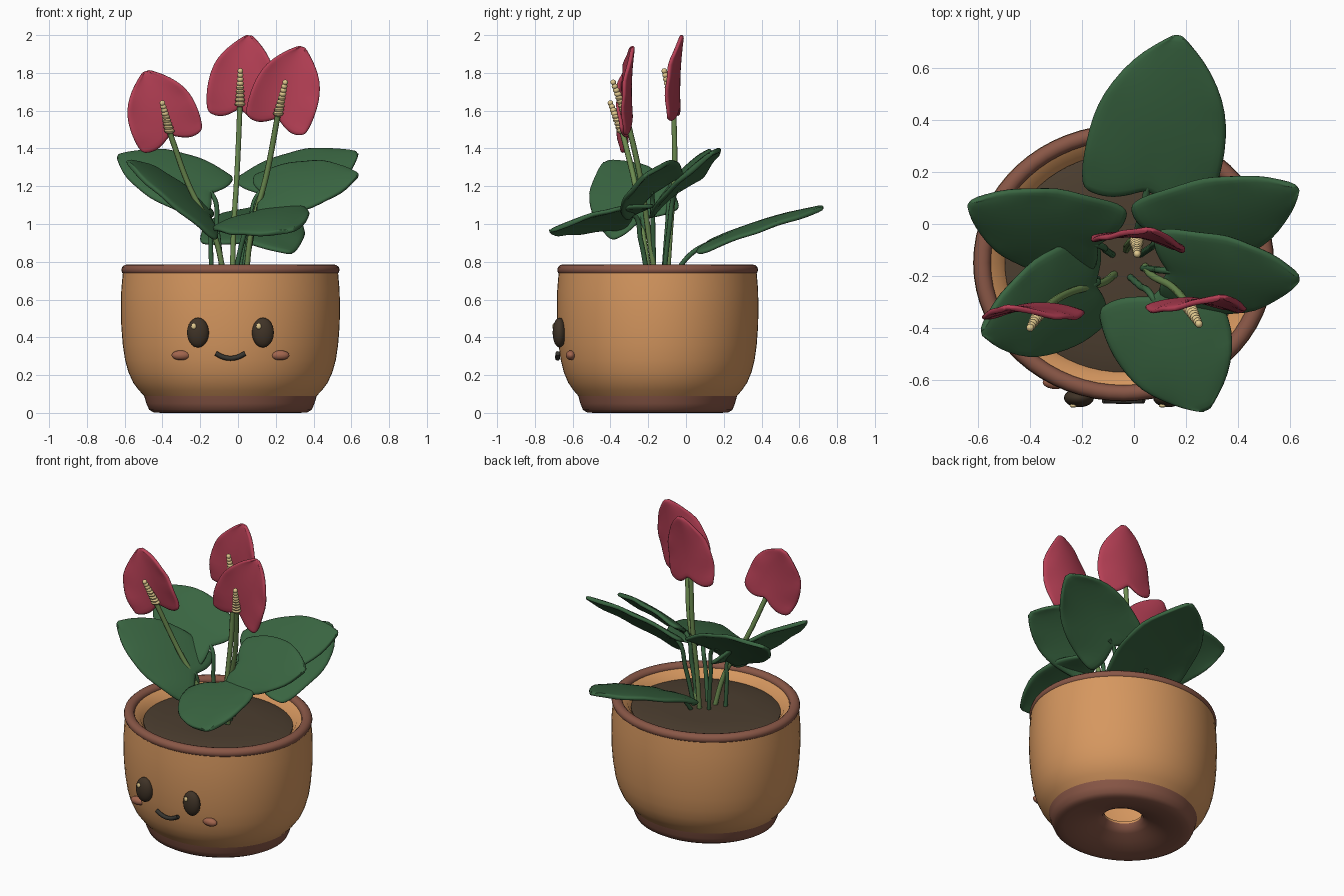
import bpy, bmesh, math
from mathutils import Vector

if "Cube" in bpy.data.objects:
    bpy.data.objects.remove(bpy.data.objects["Cube"], do_unlink=True)


def material(name, rgb):
    m = bpy.data.materials.new(name)
    m.use_nodes = True
    m.diffuse_color = (*rgb, 1)
    m.node_tree.nodes["Principled BSDF"].inputs["Base Color"].default_value = (*rgb, 1)
    return m


terracotta = material("terracotta", (0.67, 0.31, 0.115))
brown = material("reddish brown", (0.25, 0.095, 0.062))
earth = material("dark soil", (0.072, 0.048, 0.029))
leaf_green = material("leaf green", (0.041, 0.13, 0.053))
stem_green = material("stem green", (0.15, 0.26, 0.08))
crimson = material("crimson", (0.46, 0.05, 0.09))
cream = material("cream", (0.75, 0.58, 0.27))
dark = material("dark eye brown", (0.05, 0.033, 0.02))
charcoal = material("charcoal", (0.036, 0.034, 0.028))
blush = material("blush", (0.36, 0.13, 0.075))

CX, CY, SQUASH = -0.04, -0.15, 0.92   # pot centre and depth ratio


def finish(bm, name, mat, angle=40):
    bmesh.ops.recalc_face_normals(bm, faces=bm.faces)
    mesh = bpy.data.meshes.new(name)
    bm.to_mesh(mesh)
    bm.free()
    ob = bpy.data.objects.new(name, mesh)
    bpy.context.collection.objects.link(ob)
    mesh.materials.append(mat)
    bpy.ops.object.select_all(action='DESELECT')
    ob.select_set(True)
    bpy.context.view_layer.objects.active = ob
    bpy.ops.object.shade_smooth_by_angle(angle=math.radians(angle))
    return ob


def lathe(name, profile, mat, closed=False, steps=64):
    """Spin a radius/height profile around the pot axis."""
    bm = bmesh.new()
    pts = profile + profile[:1] if closed else profile
    vs = [bm.verts.new((r, 0, z)) for r, z in pts]
    es = [bm.edges.new(p) for p in zip(vs, vs[1:])]
    bmesh.ops.spin(bm, geom=vs + es, cent=(0, 0, 0), axis=(0, 0, 1),
                   angle=2 * math.pi, steps=steps)
    bmesh.ops.remove_doubles(bm, verts=bm.verts, dist=0.0005)
    for v in bm.verts:
        v.co = (v.co.x + CX, v.co.y * SQUASH + CY, v.co.z)
    return finish(bm, name, mat)


def ball(name, centre, size, mat, segments=24):
    bm = bmesh.new()
    bmesh.ops.create_uvsphere(bm, u_segments=segments, v_segments=segments // 2, radius=1)
    for v in bm.verts:
        v.co = Vector(centre) + v.co * Vector(size)
    return finish(bm, name, mat)


def tube(name, points, radius, mat):
    """Smooth round tube through a few points."""
    cu = bpy.data.curves.new(name, 'CURVE')
    cu.dimensions = '3D'
    cu.bevel_depth, cu.bevel_resolution, cu.use_fill_caps = radius, 2, True
    sp = cu.splines.new('BEZIER')
    sp.bezier_points.add(len(points) - 1)
    for bp, p in zip(sp.bezier_points, points):
        bp.co = p
        bp.handle_left_type = bp.handle_right_type = 'AUTO'
    ob = bpy.data.objects.new(name, cu)
    bpy.context.collection.objects.link(ob)
    cu.materials.append(mat)
    return ob


OUTLINE = [(0, 0.9), (0.08, 0.97), (0.2, 1), (0.35, 1), (0.5, 0.95),
           (0.65, 0.82), (0.8, 0.58), (0.92, 0.3), (1, 0.04)]


def blade(name, base, tip, side, half_width, mat, lobe, cup, bow, thick):
    """Heart-shaped blade from its stalk to its tip, with a wavy rim."""
    base, tip = Vector(base), Vector(tip)
    along = tip - base
    length = along.length
    along.normalize()
    side = Vector(side)
    side = (side - along * side.dot(along)).normalized()
    normal = side.cross(along)
    if normal.z < -0.3:
        normal.negate()
    bm, n = bmesh.new(), 6
    rows = []
    for s, w in OUTLINE:
        row = []
        for i in range(-n, n + 1):
            t = i / n
            notch = -lobe * math.sin(math.pi * min(1, abs(t) * 0.75)) * (1 - s) ** 2
            lift = (cup * t * t * w + bow * 4 * s * (1 - s)
                    + 0.01 * abs(t) ** 3 * math.sin(17 * s + 3 * t))
            row.append(bm.verts.new(base + along * (s + notch) * length
                                    + side * t * w * half_width + normal * lift))
        rows.append(row)
    for a, b in zip(rows, rows[1:]):
        for i in range(2 * n):
            bm.faces.new((a[i], a[i + 1], b[i + 1], b[i]))
    ob = finish(bm, name, mat, 180)
    solid = ob.modifiers.new("thickness", 'SOLIDIFY')
    solid.thickness, solid.offset = thick, 0
    sub = ob.modifiers.new("rounding", 'SUBSURF')
    sub.levels = sub.render_levels = 1
    return ob


# Pot: hollow walls open at the drain hole, foot, rim, soil
lathe("pot_body", [(0.118, 0.096), (0.3, 0.096), (0.455, 0.088), (0.485, 0.12), (0.515, 0.16),
                   (0.54, 0.215), (0.558, 0.28), (0.57, 0.36), (0.578, 0.46), (0.58, 0.55),
                   (0.578, 0.65), (0.57, 0.74), (0.53, 0.765), (0.48, 0.74), (0.45, 0.69),
                   (0.52, 0.6), (0.53, 0.45), (0.51, 0.28), (0.44, 0.15), (0.118, 0.115)],
      terracotta, closed=True)
lathe("pot_foot", [(0.457, 0.09), (0.445, 0.05), (0.43, 0.016), (0.405, 0.002), (0.36, 0),
                   (0.29, 0.008), (0.22, 0.03), (0.16, 0.055), (0.13, 0.07), (0.116, 0.1)],
      brown)
rim = [(0.545 + 0.033 * math.cos(a * math.pi / 6), 0.757 + 0.029 * math.sin(a * math.pi / 6))
       for a in range(12)]
lathe("pot_rim", rim, brown, closed=True)
lathe("soil", [(0, 0.735), (0.25, 0.732), (0.4, 0.725), (0.458, 0.71), (0.458, 0.68)], earth)

# Face
for label, sx in (("right", -1), ("left", 1)):
    ex = CX + sx * 0.172
    ball(label + "_eye", (ex, -0.67, 0.425), (0.058, 0.036, 0.079), dark)
    ball(label + "_eye_glint", (ex - 0.022, -0.70, 0.458), (0.014, 0.008, 0.016), cream, 12)
    ball(label + "_cheek", (CX + sx * 0.262, -0.61, 0.305), (0.05, 0.026, 0.026), blush)
tube("mouth", [(CX + x, -0.68 + 0.25 * x * x, 0.289 + 4.3 * x * x)
               for x in (-0.078, -0.04, 0, 0.04, 0.078)], 0.013, charcoal)

# Leaves: base, tip, side direction, half width, foot of stalk
leaves = {
    "back": ((0.05, 0.13, 0.9), (0.17, 0.73, 1.085), (1, -0.2, -0.14), 0.27, (0, -0.08)),
    "front": ((0.07, -0.28, 1.05), (0.28, -0.72, 0.96), (0.9, 0.42, 0.28), 0.245, (-0.02, -0.2)),
    "right_back": ((-0.14, -0.08, 1.16), (-0.64, 0.08, 1.36), (0.25, 0.75, 0.65), 0.215, (-0.08, -0.12)),
    "left_back": ((0.11, -0.06, 1.16), (0.635, 0.14, 1.375), (-0.28, 0.75, 0.6), 0.215, (0.02, -0.12)),
    "left_front": ((0.13, -0.18, 1.16), (0.64, -0.21, 1.26), (0, 0.73, 0.62), 0.205, (0.03, -0.17)),
    "right_front": ((-0.15, -0.23, 1.03), (-0.59, -0.42, 1.33), (-0.1, 0.85, 0.4), 0.22, (-0.14, -0.21)),
}
for label, (base, tip, side, width, foot) in leaves.items():
    blade(label + "_leaf", base, tip, side, width, leaf_green, 0.09, -0.02, 0.022, 0.026)
    b, t = Vector(base), Vector(tip)
    start = Vector((*foot, 0.7))
    middle = start.lerp(b, 0.5) + Vector((0, 0, 0.04))
    tube(label + "_leaf_stalk", [start, middle, b, b.lerp(t, 0.1)], 0.013, leaf_green)

# Flowers: base, tip, side direction, half width, foot of stem, spadix tip
flowers = {
    "right": ((-0.36, -0.31, 1.47), (-0.49, -0.32, 1.81), (0.93, 0, 0.3), 0.188,
              (-0.07, -0.19), (-0.4, -0.4, 1.64)),
    "middle": ((0.01, -0.04, 1.61), (0.06, -0.02, 2.0), (1, -0.12, -0.05), 0.182,
               (-0.03, -0.1), (0.012, -0.115, 1.81)),
    "left": ((0.21, -0.29, 1.56), (0.34, -0.28, 1.94), (0.93, 0, -0.33), 0.182,
             (0.04, -0.16), (0.25, -0.385, 1.75)),
}
for label, (base, tip, side, width, foot, end) in flowers.items():
    blade(label + "_spathe", base, tip, side, width, crimson, 0.14, 0.04, 0.012, 0.022)
    b, e = Vector(base), Vector(end)
    start = Vector((*foot, 0.7))
    low = start.lerp(b, 0.3) + Vector(((foot[0] - b.x) * 0.12, 0, 0))
    root = b + Vector((0, -0.025, 0.01))
    tube(label + "_flower_stem", [start, low, start.lerp(b, 0.65), root], 0.015, stem_green)
    # Stacked beads, tapering upwards
    for i in range(9):
        k = i / 8
        r = 0.028 - 0.013 * k
        ball(f"{label}_spadix_bead_{i + 1}", root.lerp(e, 0.08 + 0.92 * k),
             (r, r, 0.015), cream, 12)
